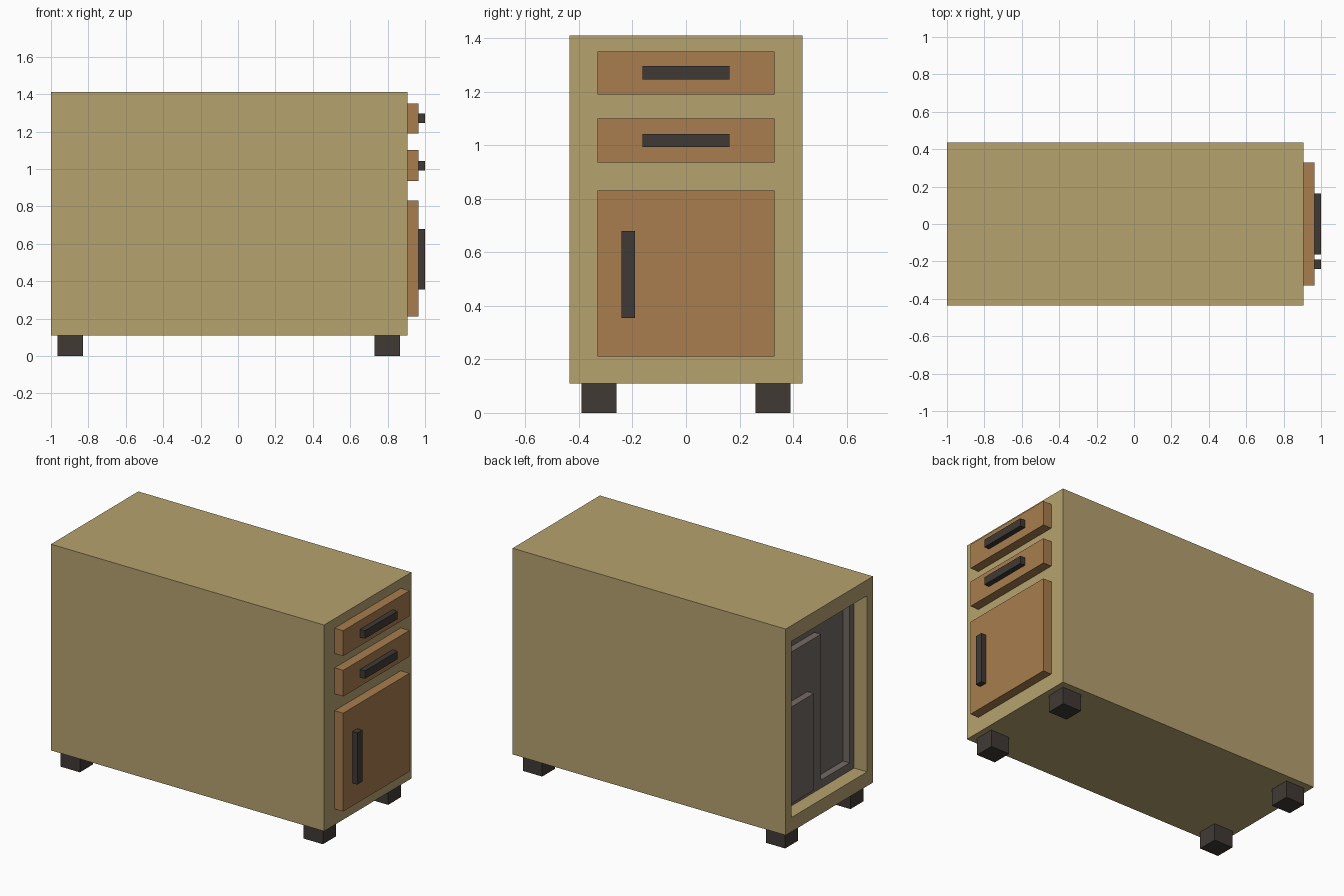
import bpy, bmesh

if "Cube" in bpy.data.objects:
    bpy.data.objects.remove(bpy.data.objects["Cube"])


def material(name, rgb):
    """Flat material from sRGB 0-255 values."""
    m = bpy.data.materials.new(name)
    m.diffuse_color = [((c / 255 + 0.055) / 1.055) ** 2.4 for c in rgb] + [1]
    m.use_nodes = True
    m.node_tree.nodes["Principled BSDF"].inputs["Base Color"].default_value = m.diffuse_color
    return m


TAN = material("tan_wood", (182, 162, 111))
BROWN = material("brown_wood", (168, 125, 78))
DARK = material("dark_metal", (64, 58, 53))
GREY = material("grey_panel", (114, 105, 99))


def finish(name, bm, mat):
    bmesh.ops.recalc_face_normals(bm, faces=bm.faces)
    me = bpy.data.meshes.new(name)
    bm.to_mesh(me)
    bm.free()
    me.materials.append(mat)
    ob = bpy.data.objects.new(name, me)
    bpy.context.collection.objects.link(ob)
    return ob


def box_mesh(x, y, z):
    bm = bmesh.new()
    bmesh.ops.create_cube(bm, size=1)
    for v in bm.verts:
        v.co = [r[0] if c < 0 else r[1] for c, r in zip(v.co, (x, y, z))]
    return bm


def recess(bm, y, z, depth):
    """Sink a rectangular pocket into the face pointing to -x."""
    bm.normal_update()
    face = min(bm.faces, key=lambda f: f.calc_center_median().x)
    mid = face.calc_center_median()
    bmesh.ops.inset_individual(bm, faces=[face], thickness=0.02)
    for v in face.verts:
        v.co.y = y[0] if v.co.y < mid.y else y[1]
        v.co.z = z[0] if v.co.z < mid.z else z[1]
    new = bmesh.ops.extrude_discrete_faces(bm, faces=[face])["faces"][0]
    for v in new.verts:
        v.co.x += depth


def box(name, x, y, z, mat):
    return finish(name, box_mesh(x, y, z), mat)


# cabinet shell with its open end
bm = box_mesh((-1, 0.905), (-0.435, 0.435), (0.11, 1.41))
recess(bm, (-0.375, 0.375), (0.20, 1.31), 0.15)
finish("cabinet_body", bm, TAN)

# grey back panel set inside the open end, with a shallow recess
bm = box_mesh((-0.91, -0.85), (-0.375, 0.375), (0.20, 1.31))
recess(bm, (-0.33, 0.33), (0.25, 1.265), 0.045)
finish("back_panel", bm, GREY)

# stepped blocks on the back panel
box("back_upper_block", (-0.91, -0.86), (-0.045, 0.33), (0.89, 1.17), GREY)
box("back_lower_block", (-0.91, -0.86), (-0.045, 0.33), (0.25, 0.89), GREY)
box("back_step_block", (-0.955, -0.91), (0.09, 0.33), (0.25, 0.86), GREY)

# drawers with horizontal handles
for label, z0, z1 in (("upper", 1.19, 1.35), ("lower", 0.935, 1.10)):
    mid = (z0 + z1) / 2
    box(label + "_drawer", (0.905, 0.965), (-0.33, 0.33), (z0, z1), BROWN)
    box(label + "_drawer_handle", (0.965, 1), (-0.163, 0.163),
        (mid - 0.025, mid + 0.025), DARK)

# door with vertical handle
box("door", (0.905, 0.965), (-0.33, 0.33), (0.21, 0.83), BROWN)
box("door_handle", (0.965, 1), (-0.24, -0.19), (0.355, 0.68), DARK)

# four feet
for end, x in (("left", (-0.965, -0.83)), ("right", (0.73, 0.865))):
    for side, y in (("front", (-0.39, -0.26)), ("back", (0.26, 0.39))):
        box(f"{side}_{end}_foot", x, y, (0, 0.11), DARK)
